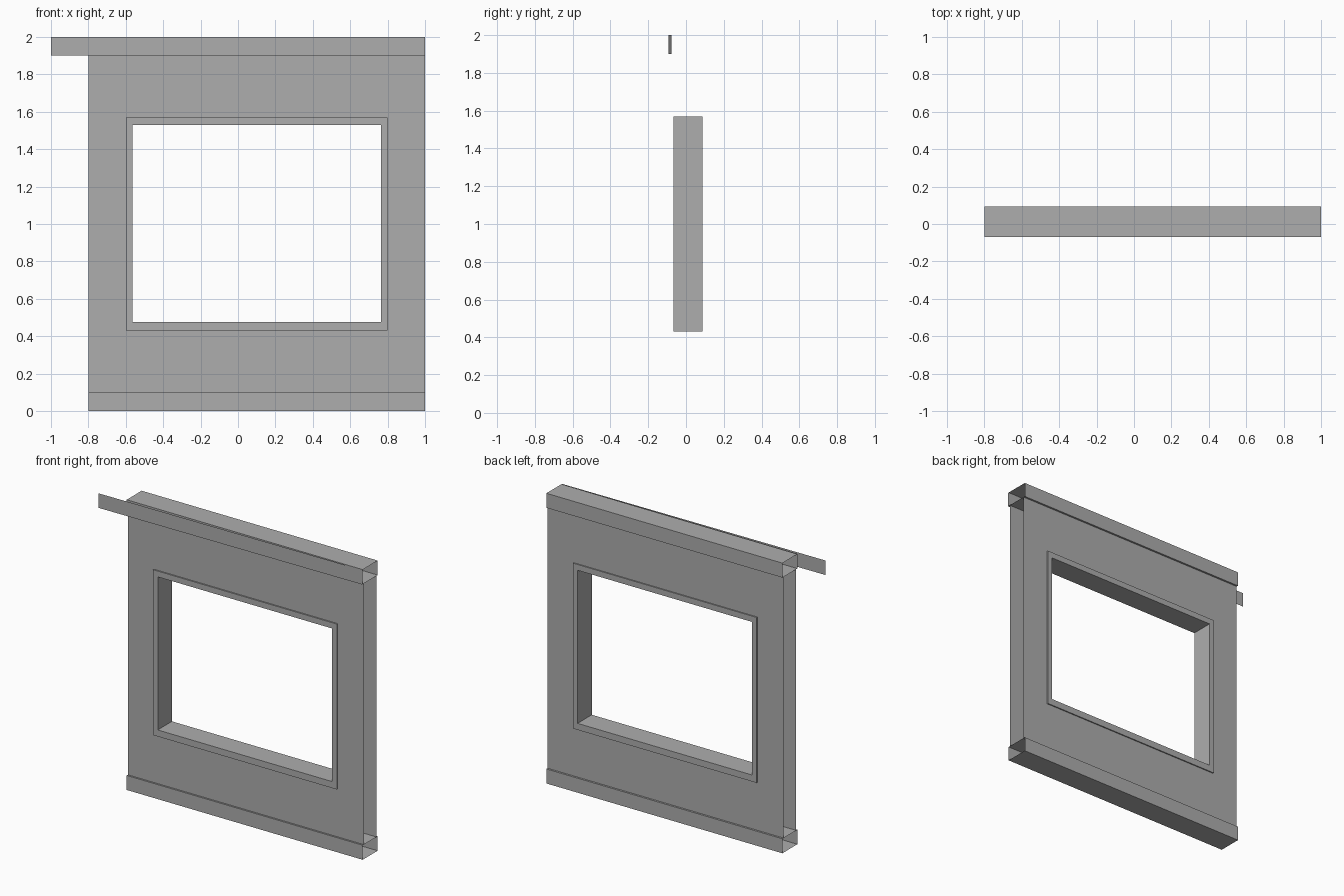
import bpy
import bmesh

cube = bpy.data.objects.get("Cube")
if cube:
    bpy.data.objects.remove(cube, do_unlink=True)

grey = bpy.data.materials.new("plain_grey")
grey.use_nodes = True
colour = (0.42, 0.42, 0.42, 1)
grey.diffuse_color = colour
grey.node_tree.nodes["Principled BSDF"].inputs["Base Color"].default_value = colour

LEFT, RIGHT = -0.8, 1.0      # ends of the wall
LOW, HIGH = 0.1, 1.9         # wall between the two rails
OUTER = (-0.6, 0.8, 0.43, 1.57)      # window frame: x0, x1, z0, z1
INNER = (-0.565, 0.765, 0.475, 1.53)


def build(name, quads):
    """Make an object from a list of four-cornered faces."""
    bm = bmesh.new()
    for quad in quads:
        bm.faces.new([bm.verts.new(p) for p in quad])
    bmesh.ops.remove_doubles(bm, verts=bm.verts, dist=0.0001)
    bmesh.ops.recalc_face_normals(bm, faces=bm.faces)
    mesh = bpy.data.meshes.new(name)
    bm.to_mesh(mesh)
    bm.free()
    mesh.materials.append(grey)
    obj = bpy.data.objects.new(name, mesh)
    bpy.context.collection.objects.link(obj)
    return obj


def rect(bounds, y):
    x0, x1, z0, z1 = bounds
    return [(x0, y, z0), (x1, y, z0), (x1, y, z1), (x0, y, z1)]


def bridge(a, b):
    """Join two matching loops of points with faces."""
    n = len(a)
    return [(a[i], a[(i + 1) % n], b[(i + 1) % n], b[i]) for i in range(n)]


# Thin wall sheets, each with the window opening, open at both ends
for name, y in (("front_wall", -0.058), ("back_wall", 0.08)):
    build(name, bridge(rect((LEFT, RIGHT, LOW, HIGH), y), rect(OUTER, y)))

# Window frame: two face rings, outer rim and inner reveal
front, back = -0.067, 0.088
loops = [rect(OUTER, front), rect(INNER, front), rect(INNER, back), rect(OUTER, back)]
build("window_frame", [q for i in range(4) for q in bridge(loops[i], loops[(i + 1) % 4])])

# Open-ended rails along the bottom and top
for name, z0, z1 in (("bottom_rail", 0, LOW), ("top_rail", HIGH, 2)):
    section = [(-0.07, z0), (0.093, z0), (0.093, z1), (-0.07, z1)]
    ends = [[(x, y, z) for y, z in section] for x in (LEFT, RIGHT)]
    build(name, bridge(*ends))

# Slightly slanted strip on the top rail, running past the wall
build("top_strip", [[(-1, -0.093, HIGH), (RIGHT, -0.077, HIGH),
                     (RIGHT, -0.077, 2), (-1, -0.093, 2)]])
